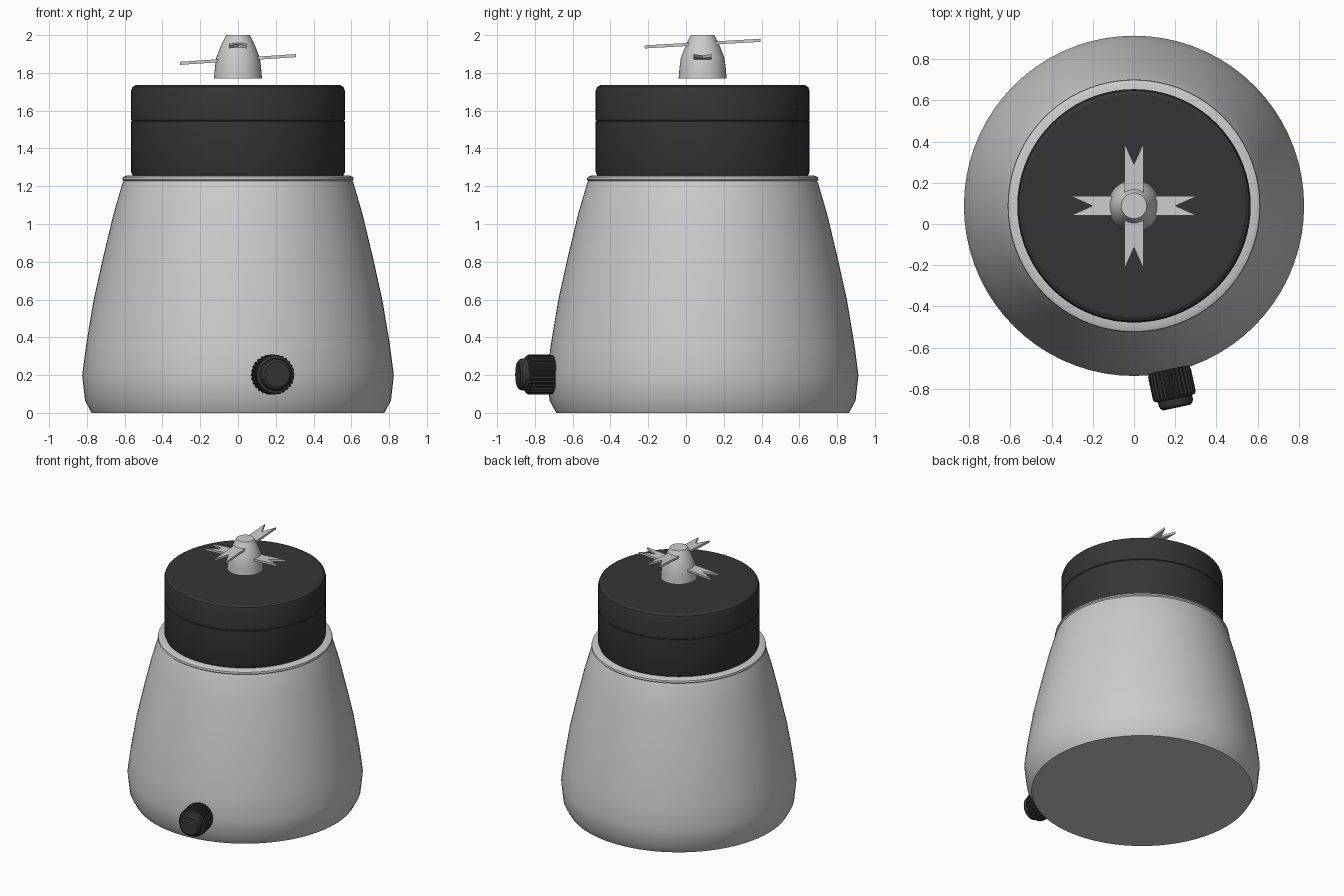
import bpy, bmesh, math
from mathutils import Matrix, Vector

if "Cube" in bpy.data.objects:
    bpy.data.objects.remove(bpy.data.objects["Cube"])

AXIS = Vector((0, 0.088, 0))      # centre line of the jar
TURN = math.radians(12)           # direction of the control panel


def material(name, r, g, b):
    m = bpy.data.materials.new(name)
    m.use_nodes = True
    m.diffuse_color = (r, g, b, 1)
    m.node_tree.nodes["Principled BSDF"].inputs["Base Color"].default_value = (r, g, b, 1)
    return m


grey = material("light grey", 0.6, 0.6, 0.6)
black = material("soft black", 0.036, 0.036, 0.036)


def finish(name, bm, mat, matrix, angle=30):
    bmesh.ops.recalc_face_normals(bm, faces=bm.faces)
    me = bpy.data.meshes.new(name)
    bm.to_mesh(me)
    bm.free()
    me.materials.append(mat)
    ob = bpy.data.objects.new(name, me)
    bpy.context.collection.objects.link(ob)
    ob.matrix_world = matrix
    bpy.ops.object.select_all(action='DESELECT')
    ob.select_set(True)
    bpy.context.view_layer.objects.active = ob
    bpy.ops.object.shade_smooth_by_angle(angle=math.radians(angle))
    return ob


def lathe(name, profile, mat, matrix, sides=64, rib=0.0, rib_range=(0, 0), angle=30):
    """Closed turned solid from (radius, height) pairs, with optional ribs."""
    bm = bmesh.new()
    rings = []
    for r, z in profile:
        ring = []
        for i in range(sides):
            a = 2 * math.pi * i / sides
            ribbed = rib_range[0] <= z <= rib_range[1] and i % 4 > 1
            rr = r - (rib if ribbed else 0)
            ring.append(bm.verts.new((rr * math.cos(a), rr * math.sin(a), z)))
        rings.append(ring)
    for lo, hi in zip(rings, rings[1:]):
        for i in range(sides):
            j = (i + 1) % sides
            bm.faces.new((lo[i], lo[j], hi[j], hi[i]))
    bm.faces.new(rings[0])
    bm.faces.new(rings[-1])
    return finish(name, bm, mat, matrix, angle)


centre = Matrix.Translation(AXIS)

# Tapered body with a rolled collar
lathe("body", [(0.775, 0), (0.81, 0.065), (0.825, 0.2), (0.804, 0.36), (0.764, 0.6),
               (0.715, 0.82), (0.66, 1.05), (0.612, 1.215), (0.606, 1.228),
               (0.613, 1.235), (0.610, 1.248), (0.592, 1.256), (0.54, 1.256)],
      grey, centre, 72)

# Cap with a fine seam and rounded rims
lathe("cap", [(0.545, 1.25), (0.558, 1.257), (0.566, 1.275), (0.566, 1.543),
              (0.562, 1.547), (0.566, 1.551), (0.566, 1.705), (0.559, 1.725), (0.54, 1.736)],
      black, centre, 72)

# Spindle above the cap
lathe("spindle", [(0.127, 1.77), (0.122, 1.83), (0.115, 1.88), (0.09, 1.945),
                  (0.07, 1.985), (0.062, 2.0)], grey, centre, 40)


# Forked blades: two tilted bars crossing in the spindle
def blade(name, height, tilt, turn):
    bm = bmesh.new()
    half, w, t = 0.307, 0.047, 0.008
    right = [(half, -w), (half - 0.105, 0), (half, w)]
    outline = right + [(-x, -y) for x, y in right]
    base = bm.faces.new([bm.verts.new((x, y, -t)) for x, y in outline])
    out = bmesh.ops.extrude_face_region(bm, geom=[base])
    bmesh.ops.translate(bm, vec=(0, 0, 2 * t),
                        verts=[v for v in out["geom"] if isinstance(v, bmesh.types.BMVert)])
    m = (Matrix.Translation(AXIS + Vector((0, 0, height))) @
         Matrix.Rotation(turn, 4, 'Z') @ Matrix.Rotation(-tilt, 4, 'Y'))
    finish(name, bm, grey, m)


blade("lower_blade", 1.871, math.atan2(0.04, 0.6), 0)
blade("upper_blade", 1.955, math.atan2(0.034, 0.6), math.pi / 2)

# Curved control panel wrapped round the lower front
bm = bmesh.new()
heights = [(0.045, 0.812), (0.1, 0.833), (0.2, 0.845), (0.36, 0.835), (0.5, 0.814), (0.64, 0.788)]
steps, spread = 12, math.radians(13.8)


def skin(offset):
    return [[bm.verts.new(((r - offset) * math.sin(a), -(r - offset) * math.cos(a), z))
             for a in [spread * (2 * i / steps - 1) for i in range(steps + 1)]]
            for r, z in heights]


outer, inner = skin(0), skin(0.08)
for grid in (outer, inner):
    for lo, hi in zip(grid, grid[1:]):
        for i in range(steps):
            bm.faces.new((lo[i], lo[i + 1], hi[i + 1], hi[i]))
for row in (0, -1):
    for i in range(steps):
        bm.faces.new((outer[row][i], outer[row][i + 1], inner[row][i + 1], inner[row][i]))
for col in (0, -1):
    for k in range(len(heights) - 1):
        bm.faces.new((outer[k][col], outer[k + 1][col], inner[k + 1][col], inner[k][col]))
finish("control_panel", bm, grey, centre @ Matrix.Rotation(TURN, 4, 'Z'))

# Ribbed knob pointing outward from the panel
knob_frame = (Matrix.Translation(AXIS + Vector((0, 0, 0.203))) @
              Matrix.Rotation(TURN, 4, 'Z') @ Matrix.Rotation(math.pi / 2, 4, 'X'))
lathe("knob", [(0.098, 0.8), (0.106, 0.83), (0.106, 0.94), (0.1, 0.952), (0.085, 0.956),
               (0.085, 0.975), (0.08, 0.99), (0.067, 1.0)],
      black, knob_frame, 112, rib=0.008, rib_range=(0.81, 0.945), angle=25)
